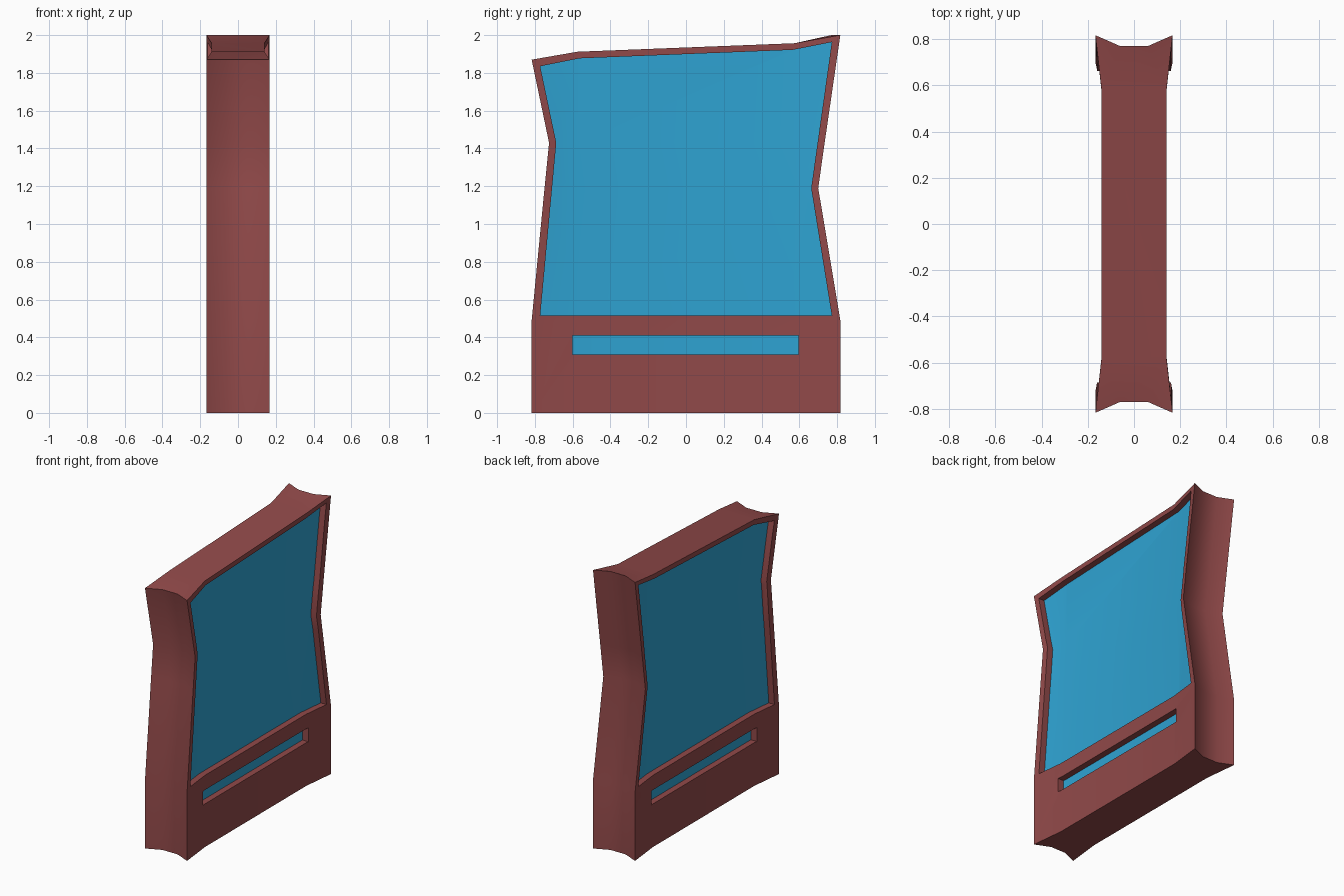
import bpy, bmesh, math

cube = bpy.data.objects.get("Cube")
if cube:
    bpy.data.objects.remove(cube, do_unlink=True)


def material(name, rgb):
    m = bpy.data.materials.new(name)
    m.use_nodes = True
    m.diffuse_color = (*rgb, 1)
    m.node_tree.nodes["Principled BSDF"].inputs["Base Color"].default_value = (*rgb, 1)
    return m


MATERIALS = [material("dull red", (0.283, 0.067, 0.067)),
             material("screen blue", (0.028, 0.366, 0.645))]


def finish(name, bm, slot):
    bmesh.ops.recalc_face_normals(bm, faces=bm.faces)
    for f in bm.faces:
        f.material_index = slot
    mesh = bpy.data.meshes.new(name)
    bm.to_mesh(mesh)
    bm.free()
    ob = bpy.data.objects.new(name, mesh)
    bpy.context.collection.objects.link(ob)
    for m in MATERIALS:
        mesh.materials.append(m)
    return ob


# Rows of the slab: front edge y, back edge y, z at front, front crease, back crease, back
CREASE = 0.575
ROWS = [(-0.817, 0.817, 0, 0, 0, 0),
        (-0.817, 0.817, 0.49, 0.49, 0.49, 0.49),
        (-0.749, 0.70, 1.19, 1.19, 1.19, 1.19),
        (-0.725, 0.734, 1.43, 1.43, 1.43, 1.43),
        (-0.817, 0.817, 1.87, 1.912, 1.957, 2.0)]


def slab(name, inset, dent, slot):
    """Waisted slab with flared corners and dented ends."""
    bm = bmesh.new()
    loops = []
    side, corner, mid = 0.14 - inset, 0.167 - inset, 0.06
    for f, b, zf, zfc, zbc, zb in ROWS:
        pts = [(side, -CREASE, zfc), (side, CREASE, zbc),
               (corner, b, zb), (mid, b - dent, zb),
               (-mid, b - dent, zb), (-corner, b, zb),
               (-side, CREASE, zbc), (-side, -CREASE, zfc),
               (-corner, f, zf), (-mid, f + dent, zf),
               (mid, f + dent, zf), (corner, f, zf)]
        loops.append([bm.verts.new(p) for p in pts])
    for lo, hi in zip(loops, loops[1:]):
        for i in range(12):
            j = (i + 1) % 12
            bm.faces.new((lo[i], lo[j], hi[j], hi[i]))
    for cap in (loops[0], loops[-1]):
        for ids in ((0, 1, 6, 7), (1, 3, 4, 6), (0, 7, 9, 10),
                    (1, 2, 3), (4, 5, 6), (7, 8, 9), (10, 11, 0)):
            bm.faces.new([cap[i] for i in ids])
    return finish(name, bm, slot)


def prisms(name, outlines):
    """Side outlines (y, z) extruded across the full thickness."""
    bm = bmesh.new()
    for outline in outlines:
        face = bm.faces.new([bm.verts.new((-0.3, y, z)) for y, z in outline])
        out = bmesh.ops.extrude_face_region(bm, geom=[face])["geom"]
        bmesh.ops.translate(bm, vec=(0.6, 0, 0),
                            verts=[g for g in out if isinstance(g, bmesh.types.BMVert)])
    return finish(name, bm, 0)


def subtract(target, tool):
    mod = target.modifiers.new("cut", 'BOOLEAN')
    mod.operation, mod.solver, mod.object = 'DIFFERENCE', 'EXACT', tool
    bpy.context.view_layer.objects.active = target
    bpy.ops.object.modifier_apply(modifier=mod.name)
    bpy.data.objects.remove(tool, do_unlink=True)


# Screen opening and slot below it
screen = [(-0.772, 0.515), (-0.687, 1.43), (-0.772, 1.835), (-0.565, 1.877),
          (0.565, 1.922), (0.772, 1.963), (0.663, 1.19), (0.772, 0.515)]
slot = [(-0.6, 0.31), (-0.6, 0.41), (0.595, 0.41), (0.595, 0.31)]

# Recesses follow the flare, with blue floors left by the inner core
body = slab("display_body", 0, 0.047, 0)
core = slab("recess_core", 0.045, -0.05, 1)
recess = prisms("recess_cutter", [screen, slot])
core.hide_render = recess.hide_render = True
subtract(recess, core)
subtract(body, recess)

# Smooth shading with sharp rims
bpy.ops.object.select_all(action='DESELECT')
body.select_set(True)
bpy.context.view_layer.objects.active = body
bpy.ops.object.shade_smooth_by_angle(angle=math.radians(30))
